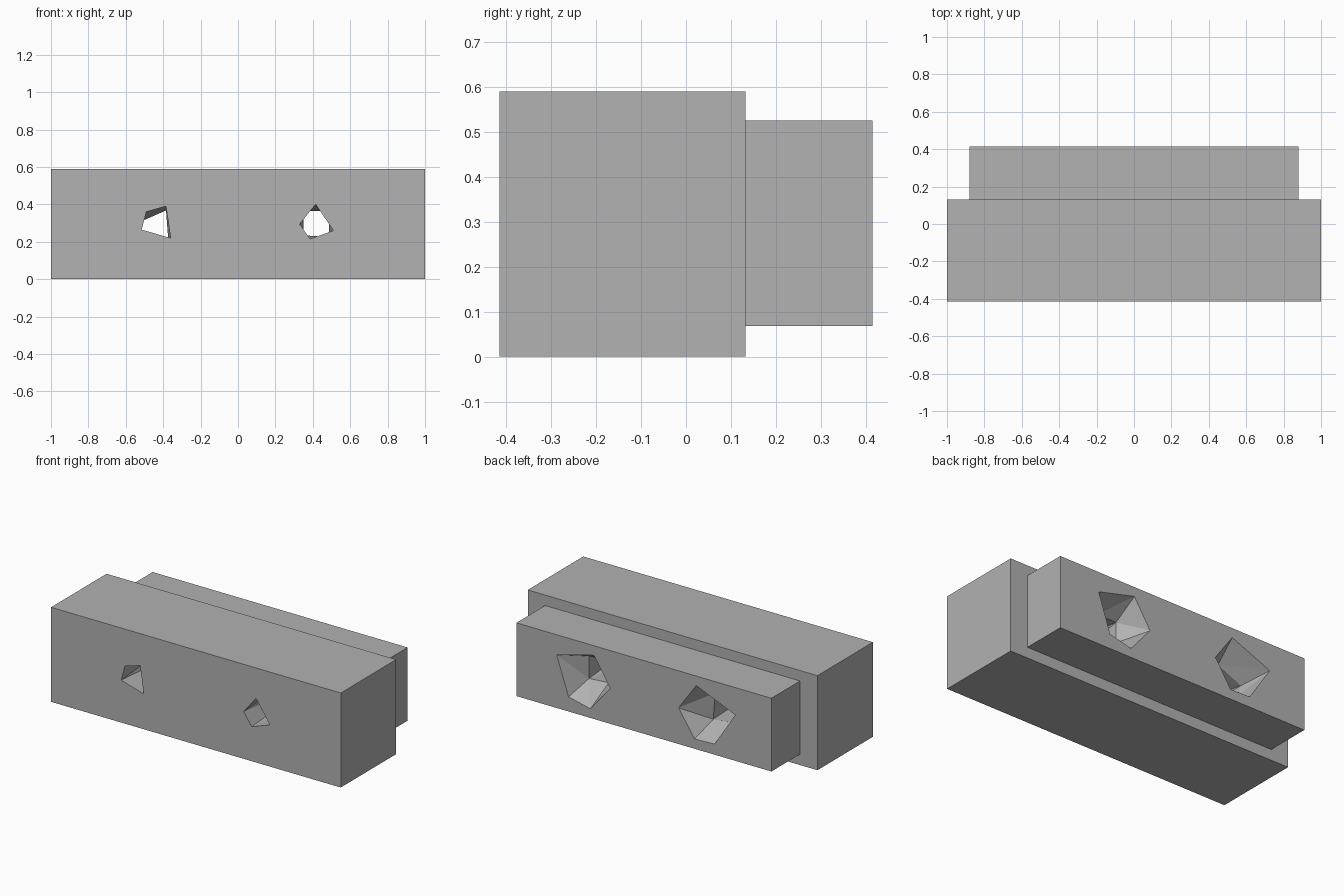
import bpy
import bmesh

if "Cube" in bpy.data.objects:
    bpy.data.objects.remove(bpy.data.objects["Cube"], do_unlink=True)

FRONT, STEP, BACK, THROAT = -0.415, 0.132, 0.415, 0.262

grey = bpy.data.materials.new("stone grey")
grey.use_nodes = True
grey.diffuse_color = (0.445, 0.445, 0.445, 1)
grey.node_tree.nodes["Principled BSDF"].inputs["Base Color"].default_value = grey.diffuse_color


def make_object(name, bm):
    bmesh.ops.recalc_face_normals(bm, faces=bm.faces)
    mesh = bpy.data.meshes.new(name)
    bm.to_mesh(mesh)
    bm.free()
    mesh.materials.append(grey)
    obj = bpy.data.objects.new(name, mesh)
    bpy.context.collection.objects.link(obj)
    return obj


def rectangle(bm, half_x, y, low, high):
    corners = [(-half_x, low), (half_x, low), (half_x, high), (-half_x, high)]
    return [bm.verts.new((x, y, z)) for x, z in corners]


def stepped_block():
    """Wide front body with a narrower rear step, as one closed shell."""
    bm = bmesh.new()
    rings = [rectangle(bm, 1.0, FRONT, 0, 0.59), rectangle(bm, 1.0, STEP, 0, 0.59),
             rectangle(bm, 0.88, STEP, 0.068, 0.525), rectangle(bm, 0.88, BACK, 0.068, 0.525)]
    bm.faces.new(rings[0])
    bm.faces.new(rings[-1])
    for a, b in zip(rings, rings[1:]):
        for i in range(4):
            j = (i + 1) % 4
            bm.faces.new((a[i], a[j], b[j], b[i]))
    return make_object("wall_block", bm)


def hole_cutter(name, loop_a, y_a, loop_b, y_b):
    """Faceted plug: convex hull between two outlines at different depths."""
    bm = bmesh.new()
    for loop, y in ((loop_a, y_a), (loop_b, y_b)):
        for x, z in loop:
            bm.verts.new((x, y, z))
    bmesh.ops.convex_hull(bm, input=bm.verts)
    obj = make_object(name, bm)
    obj.hide_render = True
    return obj


# Outlines of each hole: front mouth, throat, rear pit
holes = {
    "right": ([(-0.515, 0.265), (-0.49, 0.36), (-0.385, 0.39), (-0.36, 0.22)],
              [(-0.55, 0.295), (-0.385, 0.367), (-0.372, 0.2), (-0.52, 0.215)],
              [(-0.36, 0.467), (-0.632, 0.355), (-0.487, 0.133), (-0.349, 0.128), (-0.238, 0.295)]),
    "left": ([(0.415, 0.4), (0.51, 0.26), (0.385, 0.215), (0.33, 0.295)],
             [(0.35, 0.365), (0.485, 0.365), (0.485, 0.225), (0.35, 0.235)],
             [(0.604, 0.401), (0.345, 0.467), (0.231, 0.289), (0.369, 0.124), (0.521, 0.158)]),
}

block = stepped_block()
cutters = []
for side, (mouth, throat, pit) in holes.items():
    cutters.append(hole_cutter(side + "_pit_cutter", pit, BACK + 0.003, throat, THROAT))
    cutters.append(hole_cutter(side + "_tunnel_cutter", mouth, FRONT - 0.003, throat, THROAT + 0.006))

# Cut the holes and keep only the finished block
for cutter in cutters:
    cut = block.modifiers.new(cutter.name, "BOOLEAN")
    cut.operation = "DIFFERENCE"
    cut.solver = "EXACT"
    cut.object = cutter
bpy.context.view_layer.update()
finished = bpy.data.meshes.new_from_object(block.evaluated_get(bpy.context.evaluated_depsgraph_get()))
block.modifiers.clear()
block.data = finished
for cutter in cutters:
    bpy.data.objects.remove(cutter, do_unlink=True)
